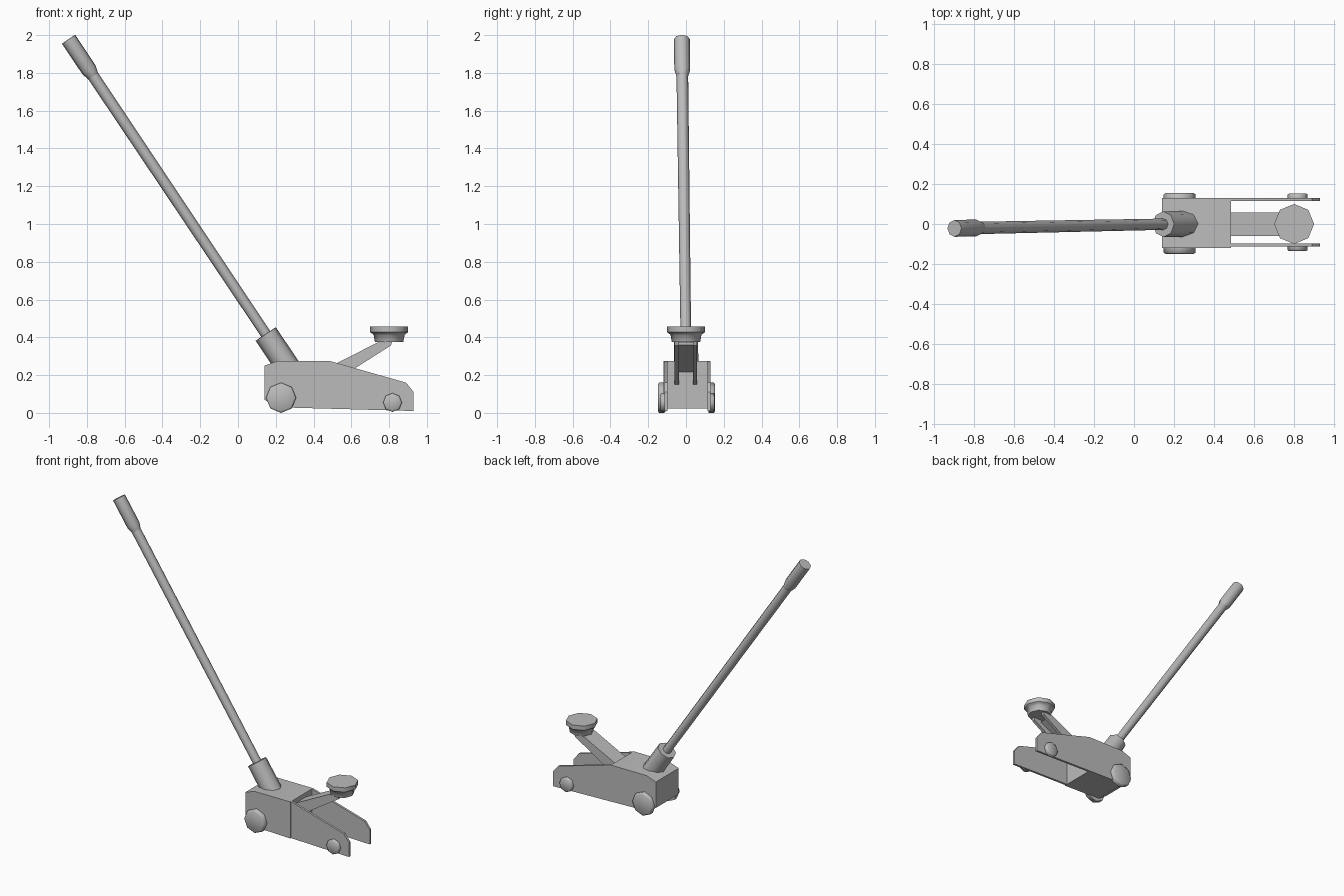
import bpy, bmesh, math
from mathutils import Vector

old = bpy.data.objects.get("Cube")
if old:
    bpy.data.objects.remove(old, do_unlink=True)

# One plain grey for everything
grey = bpy.data.materials.new("plain_grey")
grey.use_nodes = True
COLOUR = (0.5, 0.5, 0.5, 1)
grey.diffuse_color = COLOUR
grey.node_tree.nodes["Principled BSDF"].inputs["Base Color"].default_value = COLOUR


def finish(name, bm, angle):
    """Turn a bmesh into a shaded, coloured object."""
    bmesh.ops.recalc_face_normals(bm, faces=bm.faces)
    mesh = bpy.data.meshes.new(name)
    bm.to_mesh(mesh)
    bm.free()
    mesh.materials.append(grey)
    obj = bpy.data.objects.new(name, mesh)
    bpy.context.collection.objects.link(obj)
    bpy.ops.object.select_all(action='DESELECT')
    obj.select_set(True)
    bpy.context.view_layer.objects.active = obj
    bpy.ops.object.shade_smooth_by_angle(angle=math.radians(angle))
    return obj


def prism(name, profile, y0, y1):
    """Extrude an (x, z) profile along y."""
    bm = bmesh.new()
    face = bm.faces.new([bm.verts.new((x, y0, z)) for x, z in profile])
    out = bmesh.ops.extrude_face_region(bm, geom=[face])
    moved = [g for g in out["geom"] if isinstance(g, bmesh.types.BMVert)]
    bmesh.ops.translate(bm, verts=moved, vec=(0, y1 - y0, 0))
    return finish(name, bm, 30)


def turned(name, start, direction, stations, sides=8, angle=50):
    """Turn (distance, radius) stations about an axis."""
    rot = Vector(direction).to_track_quat('Z', 'Y')
    bm = bmesh.new()
    rings = []
    for dist, rad in stations:
        ring = []
        for i in range(sides):
            a = math.tau * i / sides
            p = Vector((rad * math.cos(a), rad * math.sin(a), dist))
            ring.append(bm.verts.new(Vector(start) + rot @ p))
        rings.append(ring)
    for low, high in zip(rings, rings[1:]):
        for i in range(sides):
            j = (i + 1) % sides
            bm.faces.new((low[i], low[j], high[j], high[i]))
    bm.faces.new(rings[0])
    bm.faces.new(rings[-1])
    return finish(name, bm, angle)


# Chassis: closed rear box between two long side plates
rear = [(0.2, 0.03), (0.14, 0.07), (0.14, 0.25), (0.21, 0.275), (0.485, 0.275)]
prism("rear_housing", rear + [(0.485, 0.022)], -0.12, 0.125)
side = rear + [(0.89, 0.16), (0.93, 0.11), (0.93, 0.01)]
prism("left_side_plate", side, 0.115, 0.13)
prism("right_side_plate", side, -0.113, -0.098)

# Wheels, with slightly domed outer faces
for label, way, rear_y, front_y in (("back", 1, 0.12, 0.125), ("front", -1, -0.115, -0.108)):
    turned("large_wheel_" + label, (0.228, rear_y, 0.08), (0, way, 0),
           [(0, 0.08), (0.028, 0.08), (0.034, 0.07)], angle=80)
    turned("small_wheel_" + label, (0.818, front_y, 0.055), (0, way, 0),
           [(0, 0.05), (0.022, 0.05), (0.027, 0.043)], angle=80)

# Lifting arm: channel open underneath
top_low, top_high = (0.46, 0.232), (0.74, 0.373)
prism("arm_top", [top_low, top_high, (0.76, 0.36), (0.47, 0.21)], -0.06, 0.057)
cheek = [top_low, top_high, (0.815, 0.375), (0.81, 0.357), (0.46, 0.135)]
prism("arm_cheek_front", cheek, -0.06, -0.037)
prism("arm_cheek_back", cheek, 0.036, 0.057)

# Saddle on the arm tip
turned("saddle", (0.8, 0, 0.375), (0, 0, 1),
       [(0, 0.075), (0.038, 0.082), (0.045, 0.09), (0.052, 0.1), (0.082, 0.1)])

# Leaning handle: socket, rod and grip along one line
foot = Vector((0.296, 0.002, 0.195))
tip = Vector((-0.897, -0.022, 1.978))
lean = tip - foot
length = lean.length
turned("handle_socket", foot, lean, [(0, 0.065), (0.268, 0.064)])
turned("handle_rod", foot, lean, [(0.2, 0.028), (length - 0.2, 0.031)])
turned("handle_grip", foot, lean,
       [(length - 0.235, 0.031), (length - 0.195, 0.042), (length, 0.042)])
